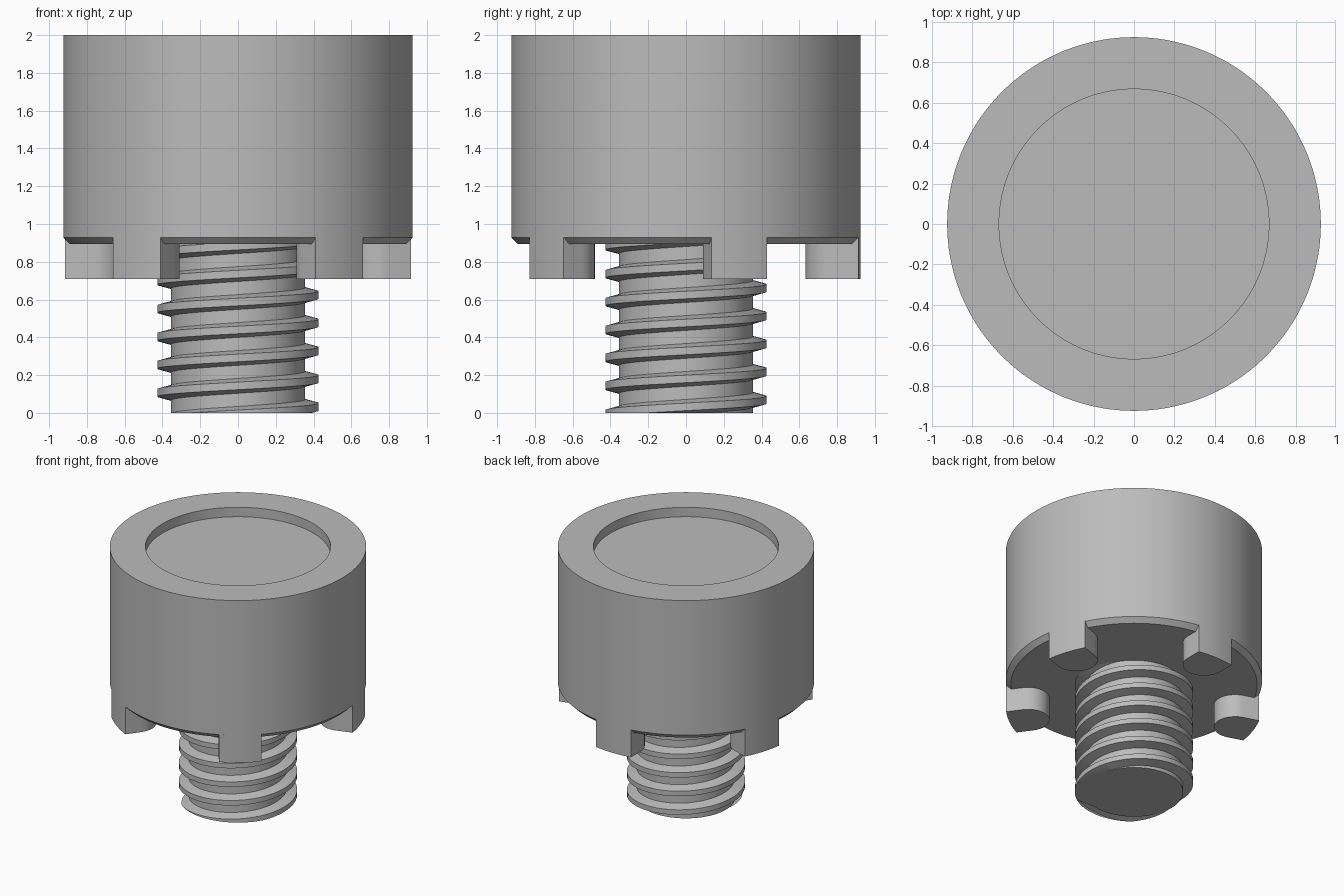
import bpy, bmesh, math
from math import sin, cos, pi, radians

if "Cube" in bpy.data.objects:
    bpy.data.objects.remove(bpy.data.objects["Cube"])

HEAD_R, CHAMFER, HEAD_Z = 0.925, 0.036, 0.893
CORE_R, CREST_R = 0.355, 0.427
PITCH, START_Z = 0.148, 0.032
TAB_HALF, TAB_CENTRE, TAB_Z = 0.154, 0.787, 0.71

grey = bpy.data.materials.new("plain grey")
grey.use_nodes = True
colour = (0.5, 0.5, 0.5, 1)
grey.diffuse_color = colour
grey.node_tree.nodes["Principled BSDF"].inputs["Base Color"].default_value = colour


def finish(name, bm):
    """Turn a bmesh into a shaded object."""
    bmesh.ops.recalc_face_normals(bm, faces=bm.faces[:])
    mesh = bpy.data.meshes.new(name)
    bm.to_mesh(mesh)
    bm.free()
    mesh.materials.append(grey)
    obj = bpy.data.objects.new(name, mesh)
    bpy.context.collection.objects.link(obj)
    bpy.ops.object.select_all(action='DESELECT')
    obj.select_set(True)
    bpy.context.view_layer.objects.active = obj
    bpy.ops.object.shade_smooth_by_angle(angle=radians(25))
    return obj


def lathe(name, profile, steps):
    """Revolve an (r, z) profile about z and cap both ends."""
    bm = bmesh.new()
    rings = [[bm.verts.new((r * cos(2 * pi * i / steps), r * sin(2 * pi * i / steps), z))
              for i in range(steps)] for r, z in profile]
    for a, b in zip(rings, rings[1:]):
        for i in range(steps):
            j = (i + 1) % steps
            bm.faces.new((a[i], a[j], b[j], b[i]))
    bm.faces.new(rings[0])
    bm.faces.new(rings[-1])
    return finish(name, bm)


# Head with chamfered lower edge and shallow round recess on top
lathe("head", [(HEAD_R - CHAMFER, HEAD_Z), (HEAD_R, HEAD_Z + CHAMFER), (HEAD_R, 2),
               (0.668, 2), (0.668, 1.925)], 144)

# Core of the screw
lathe("screw_core", [(CORE_R, 0), (CORE_R, HEAD_Z + 0.05)], 96)

# Helical thread, trimmed flat at the bottom
bm = bmesh.new()
section = [(CORE_R - 0.01, -0.042), (CREST_R, -0.02), (CREST_R, 0.02), (CORE_R - 0.01, 0.042)]
per_turn = 72
rows = []
for i in range(-per_turn, int(6.25 * per_turn) + 1):
    t = i / per_turn
    rows.append([bm.verts.new((r * cos(2 * pi * t), r * sin(2 * pi * t), START_Z + PITCH * t + dz))
                 for r, dz in section])
for a, b in zip(rows, rows[1:]):
    for k in range(4):
        n = (k + 1) % 4
        bm.faces.new((a[k], a[n], b[n], b[k]))
bm.faces.new(rows[0])
bm.faces.new(rows[-1])
cut = bmesh.ops.bisect_plane(bm, geom=bm.verts[:] + bm.edges[:] + bm.faces[:],
                             plane_co=(0, 0, 0), plane_no=(0, 0, 1), clear_inner=True)
rim = [e for e in cut["geom_cut"] if isinstance(e, bmesh.types.BMEdge)]
bmesh.ops.triangle_fill(bm, use_beauty=True, edges=rim)
finish("screw_thread", bm)

# Five lugs under the head: rounded inner end, outer face flush with the head
half_angle = math.asin(TAB_HALF / HEAD_R)
outline = [(HEAD_R * cos(a), HEAD_R * sin(a))
           for a in (half_angle * (i / 4 - 1) for i in range(9))]
outline += [(TAB_CENTRE + TAB_HALF * cos(a), TAB_HALF * sin(a))
            for a in (pi / 2 + pi * i / 20 for i in range(21))]
for n in range(5):
    turn = radians(90 + 72 * n)
    bm = bmesh.new()
    base = bm.faces.new([bm.verts.new((x * cos(turn) - y * sin(turn),
                                       x * sin(turn) + y * cos(turn), TAB_Z))
                         for x, y in outline])
    top = bmesh.ops.extrude_face_region(bm, geom=[base], use_keep_orig=True)
    for v in top["geom"]:
        if isinstance(v, bmesh.types.BMVert):
            v.co.z = HEAD_Z + CHAMFER
    finish("lug_%d" % (n + 1), bm)
